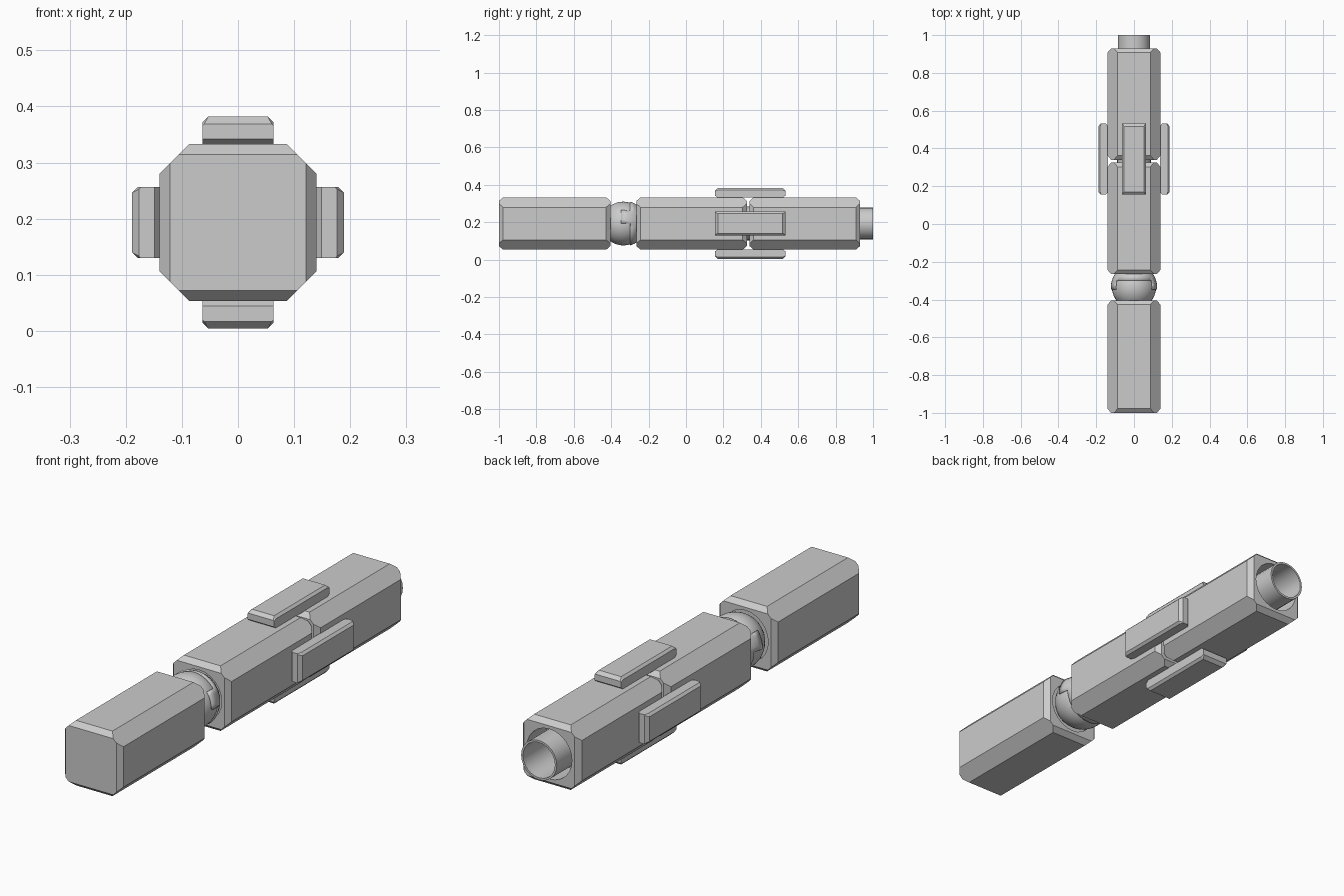
import bpy, bmesh, math
from mathutils import Matrix

if "Cube" in bpy.data.objects:
    bpy.data.objects.remove(bpy.data.objects["Cube"])

ZC = 0.193          # height of the long axis


def make(name, bm, smooth=False):
    bmesh.ops.recalc_face_normals(bm, faces=bm.faces)
    me = bpy.data.meshes.new(name)
    bm.to_mesh(me)
    bm.free()
    ob = bpy.data.objects.new(name, me)
    bpy.context.collection.objects.link(ob)
    if smooth:
        bpy.ops.object.select_all(action='DESELECT')
        ob.select_set(True)
        bpy.context.view_layer.objects.active = ob
        bpy.ops.object.shade_smooth_by_angle(angle=math.radians(35))
    return ob


def loft(rings, caps=True, closed=False):
    """Skin a list of equal-length point rings."""
    bm = bmesh.new()
    vs = [[bm.verts.new(p) for p in r] for r in rings]
    n = len(vs[0])
    pairs = list(zip(vs, vs[1:])) + ([(vs[-1], vs[0])] if closed else [])
    for a, b in pairs:
        for i in range(n):
            j = (i + 1) % n
            bm.faces.new((a[i], a[j], b[j], b[i]))
    if caps:
        bm.faces.new(vs[0])
        bm.faces.new(vs[-1])
    return bm


def octagon(h, y, total=0.227):
    c = total - h    # corner planes stay fixed while the sides step in
    pts = [(h, c), (c, h), (-c, h), (-h, c), (-h, -c), (-c, -h), (c, -h), (h, -c)]
    return [(x, y, ZC + z) for x, z in pts]


def circle(r, y, n=24):
    return [(r * math.cos(2 * math.pi * i / n), y, ZC + r * math.sin(2 * math.pi * i / n))
            for i in range(n)]


def segment(name, y0, y1, recesses):
    e = 0.022
    ob = make(name, loft([octagon(0.121, y0), octagon(0.14, y0 + e),
                          octagon(0.14, y1 - e), octagon(0.121, y1)]))
    for a, b in recesses:
        cutter = make("recess_cutter", loft([circle(0.108, a), circle(0.108, b)]))
        cutter.hide_render = True
        mod = ob.modifiers.new("recess", 'BOOLEAN')
        mod.object = cutter
        mod.solver = 'EXACT'
        bpy.context.view_layer.objects.active = ob
        bpy.ops.object.modifier_apply(modifier=mod.name)
        bpy.data.objects.remove(cutter)
    return ob


# Three chamfered body segments with round recesses at the joints
segment("front_body", -1.0, -0.405, [(-0.43, -0.3)])
segment("middle_body", -0.265, 0.325, [(-0.4, -0.24), (0.30, 0.4)])
segment("rear_body", 0.34, 0.93, [(0.2, 0.365), (0.80, 1.1)])

# Hollow rear tube and the collar seen in the gap
make("rear_tube", loft([circle(0.085, 0.75), circle(0.085, 1.0),
                        circle(0.076, 1.0), circle(0.076, 0.75)], False, True), True)
make("gap_collar", loft([circle(0.09, 0.28), circle(0.09, 0.385)]), True)

# Ball joint
BY, BR = -0.335, 0.117
bm = bmesh.new()
bmesh.ops.create_uvsphere(bm, u_segments=32, v_segments=20, radius=BR,
                          matrix=Matrix.Translation((0, BY, ZC)))
make("joint_ball", bm, True)

# Socket cup around the ball, with a tab reaching forward on each side
R, N = 0.123, 40
ys = [-0.235, -0.255, -0.275, -0.297, -0.32, -0.347]
bm = bmesh.new()
rings = [[bm.verts.new(p) for p in circle(math.sqrt(R * R - (y - BY) ** 2), y, N)] for y in ys]
tabs = {0, 1, 2, 3, 16, 17, 18, 19}
for k in range(len(ys) - 1):
    for i in range(N):
        if k < 3 or i in tabs:
            j = (i + 1) % N
            bm.faces.new((rings[k][i], rings[k][j], rings[k + 1][j], rings[k + 1][i]))
bmesh.ops.delete(bm, geom=[v for v in bm.verts if not v.link_faces], context='VERTS')
cup = make("joint_socket", bm, True)
sol = cup.modifiers.new("thickness", 'SOLIDIFY')
sol.thickness = 0.008

# Four bevelled clasp plates bridging the middle and rear segments


def plate_ring(y, w, low, high, c):
    pts = [(-w, low), (w, low), (w, high - c), (w - c, high), (c - w, high), (-w, high - c)]
    return [(x, y, z) for x, z in pts]


for k, side in enumerate(("top", "right", "bottom", "left")):
    bm = loft([plate_ring(0.155, 0.063, 0.149, 0.176, 0.003),
               plate_ring(0.170, 0.063, 0.138, 0.189, 0.010),
               plate_ring(0.517, 0.063, 0.138, 0.189, 0.010),
               plate_ring(0.532, 0.063, 0.149, 0.176, 0.003)])
    bmesh.ops.transform(bm, verts=bm.verts, matrix=Matrix.Translation((0, 0, ZC))
                        @ Matrix.Rotation(k * math.pi / 2, 4, 'Y'))
    if side == "bottom":
        for v in bm.verts:
            v.co.z = max(v.co.z, 0.0)
    make(side + "_clasp_plate", bm)
